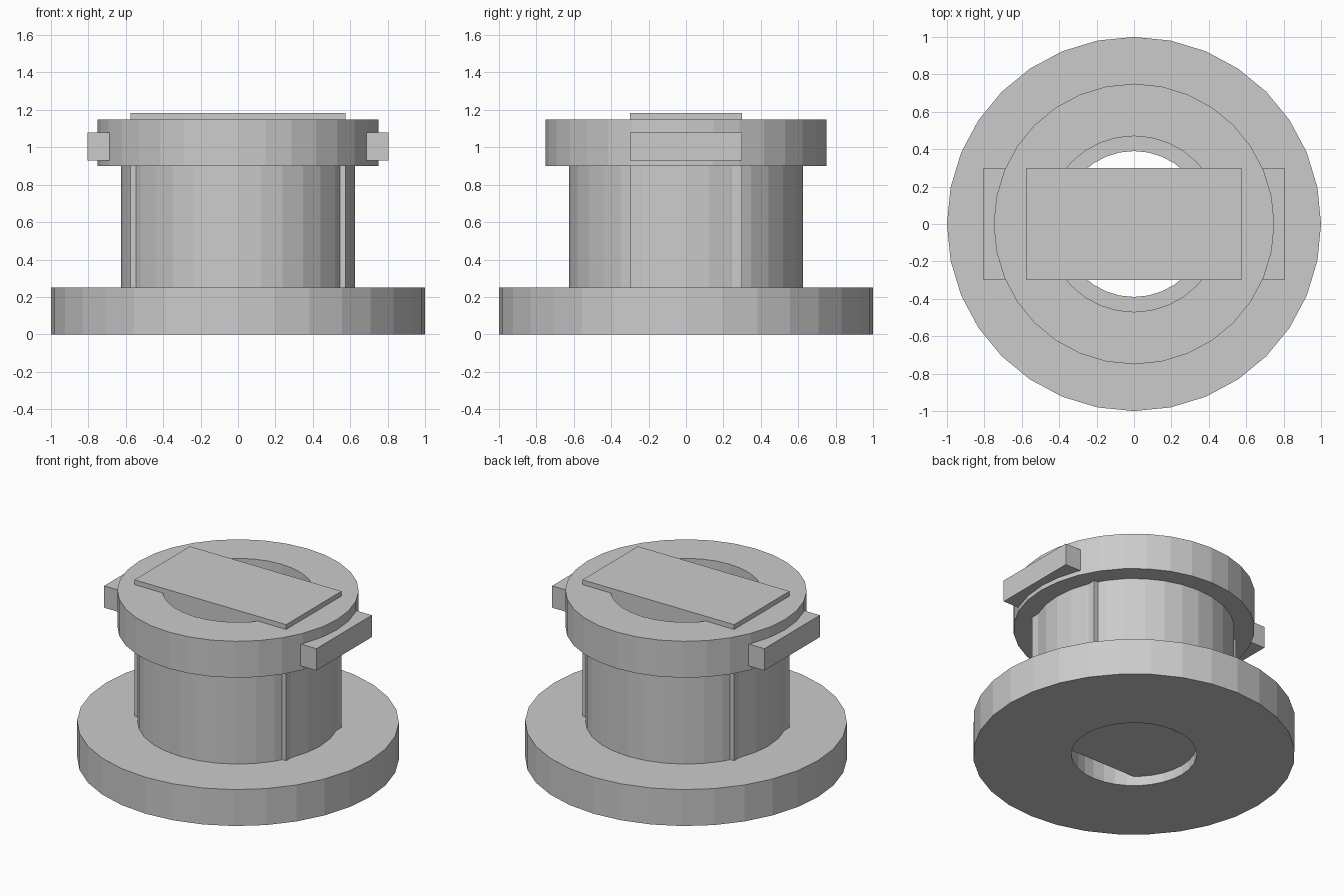
import bpy, bmesh, math

if "Cube" in bpy.data.objects:
    bpy.data.objects.remove(bpy.data.objects["Cube"])

grey = bpy.data.materials.new("plain grey")
grey.diffuse_color = (0.6, 0.6, 0.6, 1)
grey.use_nodes = True
grey.node_tree.nodes["Principled BSDF"].inputs["Base Color"].default_value = grey.diffuse_color


def make(name, bm):
    bmesh.ops.recalc_face_normals(bm, faces=bm.faces)
    mesh = bpy.data.meshes.new(name)
    bm.to_mesh(mesh)
    bm.free()
    mesh.materials.append(grey)
    obj = bpy.data.objects.new(name, mesh)
    bpy.context.collection.objects.link(obj)
    return obj


def ring(name, outer, inner, z0, z1, sides=32):
    """Flat-sided tube with a rectangular section."""
    bm = bmesh.new()
    section = [(inner, z0), (outer, z0), (outer, z1), (inner, z1)]
    loops = []
    for i in range(sides):
        a = 2 * math.pi * i / sides
        loops.append([bm.verts.new((r * math.cos(a), r * math.sin(a), z))
                      for r, z in section])
    for i in range(sides):
        p, q = loops[i], loops[(i + 1) % sides]
        for k in range(4):
            m = (k + 1) % 4
            bm.faces.new((p[k], q[k], q[m], p[m]))
    return make(name, bm)


def box(name, x0, x1, y0, y1, z0, z1):
    bm = bmesh.new()
    bmesh.ops.create_cube(bm, size=1)
    for v in bm.verts:
        v.co = (x1 if v.co.x > 0 else x0,
                y1 if v.co.y > 0 else y0,
                z1 if v.co.z > 0 else z0)
    return make(name, bm)


# Round body: wide foot, hollow column, top collar
ring("base_flange", 1.0, 0.39, 0.0, 0.25)
ring("column", 0.625, 0.47, 0.25, 0.90)
ring("top_collar", 0.75, 0.47, 0.90, 1.15)

# Rectangular core through the middle
box("centre_block", -0.575, 0.575, -0.30, 0.30, 0.065, 1.183)

# Tabs on both sides of the collar
box("right_tab", 0.66, 0.805, -0.30, 0.30, 0.93, 1.08)
box("left_tab", -0.805, -0.66, -0.30, 0.30, 0.93, 1.08)
